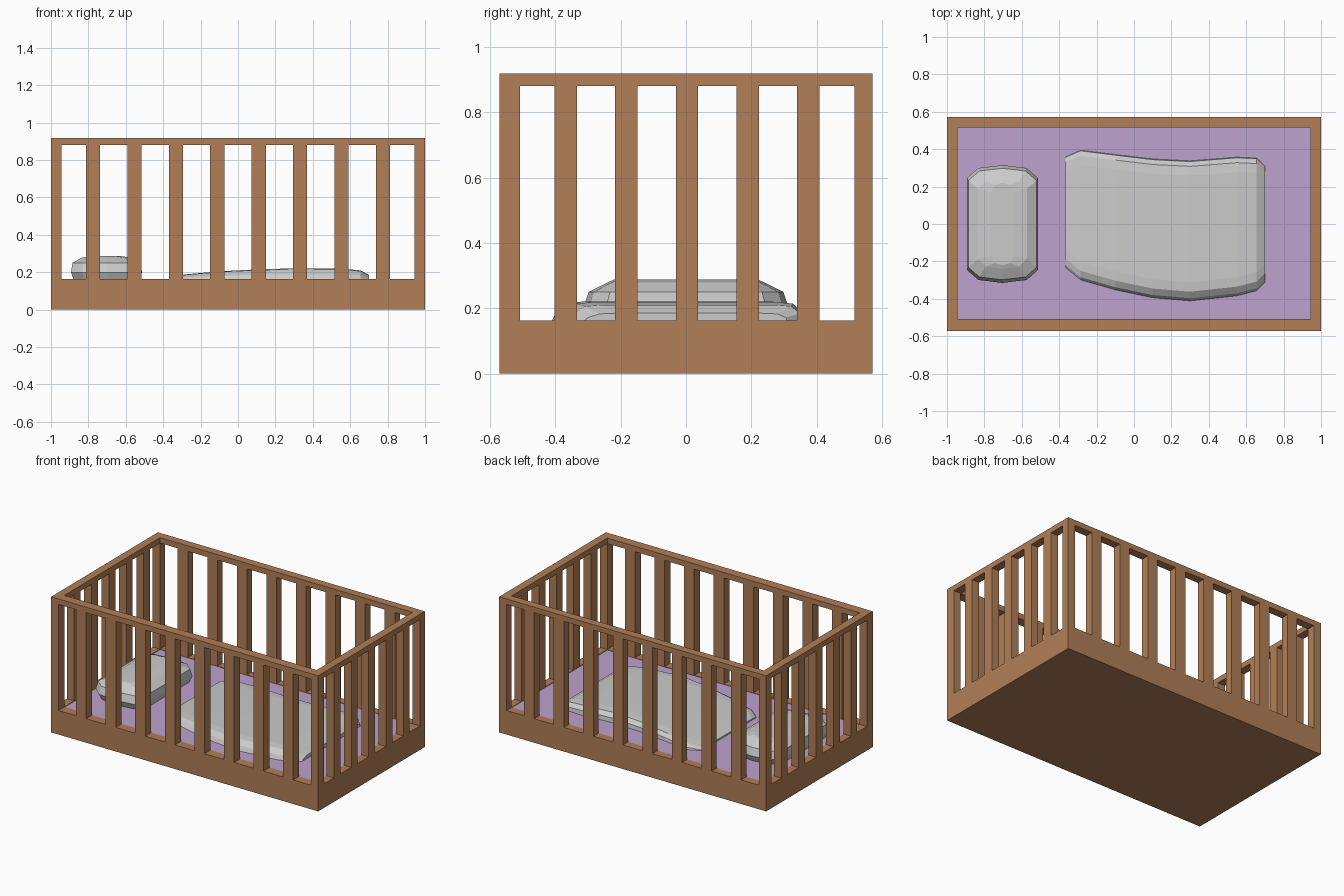
import bpy, bmesh

if "Cube" in bpy.data.objects:
    bpy.data.objects.remove(bpy.data.objects["Cube"])

W, D = 1.0, 0.571            # outer half sizes
IX, YF, YB = 0.945, -0.508, 0.516   # inner faces
BASE, RAIL, TOP = 0.163, 0.881, 0.918


def material(name, rgb):
    m = bpy.data.materials.new(name)
    m.diffuse_color = (*rgb, 1)
    m.use_nodes = True
    m.node_tree.nodes["Principled BSDF"].inputs["Base Color"].default_value = m.diffuse_color
    return m


wood = material("wood", (0.44, 0.21, 0.095))
lilac = material("lilac", (0.51, 0.36, 0.62))


def finish(name, bm, mat=None):
    bmesh.ops.recalc_face_normals(bm, faces=bm.faces)
    me = bpy.data.meshes.new(name)
    bm.to_mesh(me)
    bm.free()
    ob = bpy.data.objects.new(name, me)
    bpy.context.collection.objects.link(ob)
    if mat:
        me.materials.append(mat)
    return ob


def box(name, x0, x1, y0, y1, z0, z1, mat):
    bm = bmesh.new()
    bmesh.ops.create_cube(bm, size=1)
    for v in bm.verts:
        v.co = (x0 if v.co.x < 0 else x1, y0 if v.co.y < 0 else y1, z0 if v.co.z < 0 else z1)
    return finish(name, bm, mat)


def frame(name, z0, z1):
    """Rectangular ring following the crib walls."""
    bm = bmesh.new()
    outer = [(-W, -D), (W, -D), (W, D), (-W, D)]
    inner = [(-IX, YF), (IX, YF), (IX, YB), (-IX, YB)]
    loops = [[bm.verts.new((x, y, z)) for x, y in pts]
             for pts, z in ((outer, z0), (outer, z1), (inner, z1), (inner, z0))]
    for k in range(4):
        a, b = loops[k], loops[(k + 1) % 4]
        for i in range(4):
            j = (i + 1) % 4
            bm.faces.new((a[i], a[j], b[j], b[i]))
    return finish(name, bm, wood)


def loft(name, rings):
    """Skin closed rings and cap both ends."""
    bm = bmesh.new()
    loops = [[bm.verts.new(p) for p in r] for r in rings]
    n = len(loops[0])
    for a, b in zip(loops, loops[1:]):
        for i in range(n):
            j = (i + 1) % n
            bm.faces.new((a[i], a[j], b[j], b[i]))
    bm.faces.new(loops[0])
    bm.faces.new(loops[-1])
    return finish(name, bm)


# Solid base, top rail and mattress
frame("base_frame", 0, BASE)
frame("top_rail", RAIL, TOP)
box("base_floor", -IX, IX, YF, YB, 0, 0.03, wood)
box("mattress", -IX, IX, YF, YB, 0.03, BASE - 0.003, lilac)

# Corner posts
for sx, x0, x1 in (("left", -W, -IX), ("right", IX, W)):
    for sy, y0, y1 in (("front", -D, YF), ("back", YB, D)):
        box(f"{sy}_{sx}_post", x0, x1, y0, y1, BASE, RAIL, wood)

# Front and back slats
for i in range(8):
    x = (i - 3.5) * 0.2214
    box(f"front_slat_{i}", x - 0.038, x + 0.038, -D, YF, BASE, RAIL, wood)
    box(f"back_slat_{i}", x - 0.038, x + 0.038, YB, D, BASE, RAIL, wood)

# End slats
for i in range(5):
    y = 0.003 + (i - 2) * 0.1857
    box(f"left_slat_{i}", -W, -IX, y - 0.034, y + 0.034, BASE, RAIL, wood)
    box(f"right_slat_{i}", IX, W, y - 0.034, y + 0.034, BASE, RAIL, wood)

# Pillow: stacked chamfered outlines
outline = [(1, -.78), (1, .78), (.68, .95), (0, 1), (-.68, .95),
           (-1, .78), (-1, -.78), (-.68, -.95), (0, -1), (.68, -.95)]
levels = [(.175, .295, .158), (.19, .315, .2), (.182, .298, .25), (.13, .24, .279), (.06, .22, .288)]
loft("pillow", [[(-0.703 + x * hx, y * hy, z) for x, y in outline] for hx, hy, z in levels])

# Blanket: cross-sections along x (x, front y, back y, top z)
stations = [(-.366, -.235, .36, .170), (-.286, -.30, .395, .188), (-.1, -.353, .372, .205),
            (.1, -.395, .348, .215), (.3, -.412, .338, .221), (.55, -.385, .358, .219),
            (.655, -.358, .353, .210), (.70, -.315, .31, .185)]
sections = []
for x, f, b, z in stations:
    h = z - 0.158
    sections.append([(x, f, .158), (x, f + .015, .158 + h * .5), (x, f + .05, z - h * .08),
                     (x, f + .10, z), (x, b - .08, z), (x, b - .03, z - h * .08),
                     (x, b - .004, .158 + h * .5), (x, b, .158)])
loft("blanket", sections)
